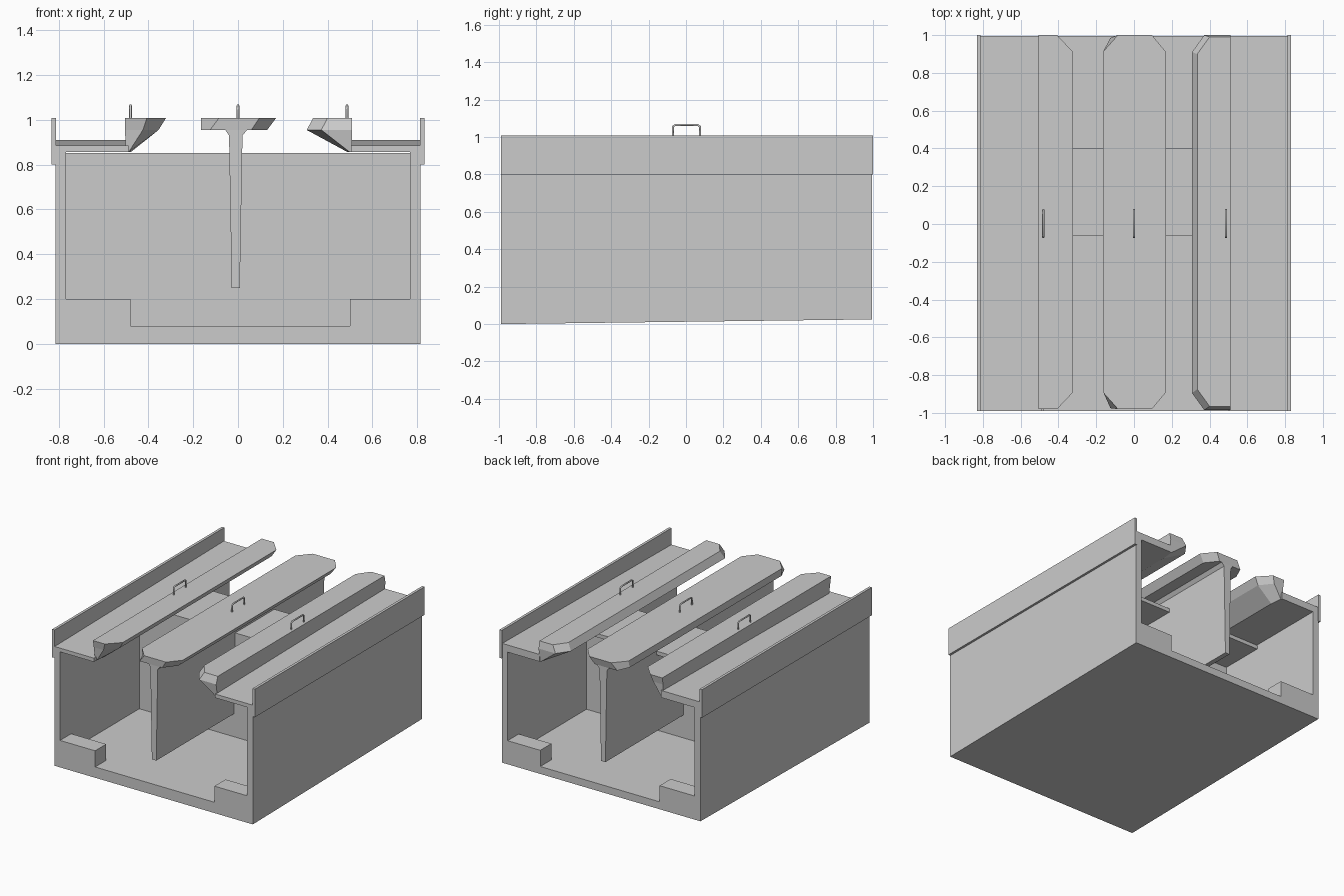
import bpy, bmesh, math

if "Cube" in bpy.data.objects:
    bpy.data.objects.remove(bpy.data.objects["Cube"], do_unlink=True)

# Single plain grey
grey = bpy.data.materials.new("concrete_grey")
grey.use_nodes = True
grey.diffuse_color = (0.6, 0.6, 0.6, 1)
grey.node_tree.nodes["Principled BSDF"].inputs["Base Color"].default_value = (0.6, 0.6, 0.6, 1)


def loft(name, rings):
    """Closed solid skinned through rings with equal point counts."""
    bm = bmesh.new()
    rows = [[bm.verts.new(p) for p in r] for r in rings]
    n = len(rows[0])
    bm.faces.new(rows[0])
    bm.faces.new(rows[-1])
    for a, b in zip(rows, rows[1:]):
        for i in range(n):
            j = (i + 1) % n
            bm.faces.new((a[i], a[j], b[j], b[i]))
    bmesh.ops.recalc_face_normals(bm, faces=bm.faces)
    me = bpy.data.meshes.new(name)
    bm.to_mesh(me)
    bm.free()
    me.materials.append(grey)
    ob = bpy.data.objects.new(name, me)
    bpy.context.collection.objects.link(ob)
    return ob


def prism(name, xz, y0, y1):
    return loft(name, [[(x, y, z) for x, z in xz] for y in (y0, y1)])


def box(name, x0, x1, y0, y1, z0, z1):
    return prism(name, [(x0, z0), (x1, z0), (x1, z1), (x0, z1)], y0, y1)


def outline(x0, x1, y0, y1, z, cl, cr, cy=0.09):
    """Rectangle with cut corners: cl and cr are the cut widths left and right."""
    yl, yr = (cy if cl else 0), (cy if cr else 0)
    return [(x0 + cl, y0, z), (x1 - cr, y0, z), (x1, y0 + yr, z), (x1, y1 - yr, z),
            (x1 - cr, y1, z), (x0 + cl, y1, z), (x0, y1 - yl, z), (x0, y0 + yl, z)]


Y0, Y1 = -0.99, 0.995

# Trough: floor and side walls in one U section, base rising slightly to the back
U = [(-0.815, 0), (0.815, 0), (0.815, 0.87), (0.768, 0.87),
     (0.768, 0.08), (-0.768, 0.08), (-0.768, 0.87), (-0.815, 0.87)]
trough = prism("trough", U, Y0, Y1)
for v in trough.data.vertices:
    if v.co.z < 0.01 and v.co.y > 0:
        v.co.z = 0.025

# Corner blocks on the floor
for end, ya, yb in (("front", Y0, Y0 + 0.13), ("back", Y1 - 0.13, Y1)):
    box(end + "_right_block", -0.77, -0.48, ya, yb, 0.07, 0.2)
    box(end + "_left_block", 0.5, 0.77, ya, yb, 0.07, 0.2)

# Cross wall with a shelf projecting to the back
box("cross_wall", -0.77, 0.77, -0.06, 0.07, 0.07, 0.853)
box("cross_shelf", -0.77, 0.77, -0.06, 0.4, 0.825, 0.853)

# Side decks with a chamfered front lip, and outer parapets
for side, s, inner in (("right", -1, 0.49), ("left", 1, 0.505)):
    deck = box(side + "_deck", min(s * inner, s * 0.815), max(s * inner, s * 0.815),
               Y0, Y1, 0.857, 0.91)
    for v in deck.data.vertices:
        if v.co.z > 0.9 and v.co.y < 0:
            v.co.z = 0.885
    box(side + "_parapet", min(s * 0.812, s * 0.832), max(s * 0.812, s * 0.832),
        -0.99, 1.0, 0.8, 1.008)

# Walkway beams: cut corners on the sides that face the gaps
loft("right_walkway", [
    outline(-0.50, -0.478, -0.96, 0.985, 0.857, 0, 0.01),
    outline(-0.505, -0.355, -0.97, 0.99, 0.955, 0, 0.07),
    outline(-0.505, -0.322, -0.98, 1.0, 1.008, 0, 0.085)])
loft("left_walkway", [
    outline(0.488, 0.51, -0.97, 0.99, 0.857, 0.01, 0),
    outline(0.307, 0.51, -0.985, 1.0, 0.955, 0.065, 0),
    outline(0.335, 0.51, -0.965, 0.99, 1.008, 0.065, 0)])
loft("centre_walkway", [
    outline(-0.165, 0.13, -0.975, 0.985, 0.955, 0.04, 0.07),
    outline(-0.165, 0.17, -0.98, 1.0, 1.008, 0.08, 0.075)])

# Hanging partition under the centre walkway
prism("centre_partition", [(-0.028, 0.25), (0.008, 0.25), (0.02, 0.93), (0.045, 0.96),
                           (-0.06, 0.96), (-0.04, 0.93)], -0.97, 0.985)

# Wire handles
for name, x in (("right", -0.48), ("centre", 0.0), ("left", 0.487)):
    cu = bpy.data.curves.new(name + "_handle", "CURVE")
    cu.dimensions = "3D"
    cu.bevel_depth = 0.006
    cu.bevel_resolution = 1
    cu.use_fill_caps = True
    pts = [(-0.07, 1.0), (-0.07, 1.055), (-0.06, 1.064), (0.065, 1.064), (0.075, 1.055), (0.075, 1.0)]
    sp = cu.splines.new("POLY")
    sp.points.add(len(pts) - 1)
    for p, (y, z) in zip(sp.points, pts):
        p.co = (x, y, z, 1)
    cu.materials.append(grey)
    bpy.context.collection.objects.link(bpy.data.objects.new(name + "_handle", cu))
